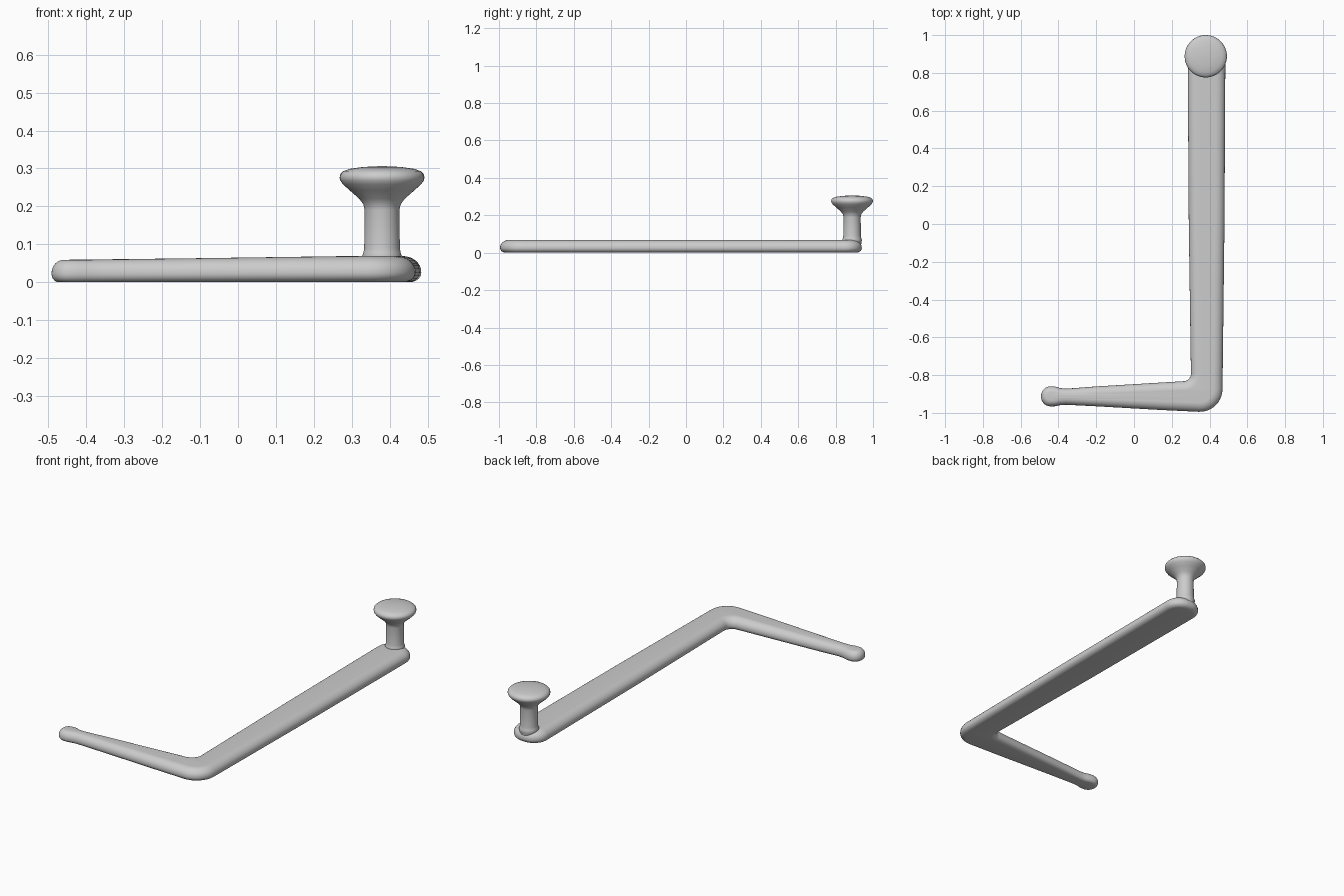
import bpy, bmesh, math
from mathutils import Vector
from mathutils.geometry import tessellate_polygon

cube = bpy.data.objects.get("Cube")
if cube:
    bpy.data.objects.remove(cube)

grey = bpy.data.materials.new("plain grey")
grey.use_nodes = True
colour = (0.604, 0.604, 0.604, 1)
grey.diffuse_color = colour
grey.node_tree.nodes["Principled BSDF"].inputs["Base Color"].default_value = colour


def rounded_outline(corners, steps=10):
    """Replace every corner (x, y, radius) with an arc."""
    pts = []
    for i, (x, y, r) in enumerate(corners):
        p = Vector((x, y))
        if r == 0:
            pts.append(p)
            continue
        a = (Vector(corners[i - 1][:2]) - p).normalized()
        b = (Vector(corners[(i + 1) % len(corners)][:2]) - p).normalized()
        half = a.angle(b) / 2
        centre = p + (a + b).normalized() * r / math.sin(half)
        start = p + a * r / math.tan(half) - centre
        end = p + b * r / math.tan(half) - centre
        sweep = start.angle_signed(end)
        for k in range(steps + 1):
            t = -sweep * k / steps
            c, s = math.cos(t), math.sin(t)
            pts.append(centre + Vector((start.x * c - start.y * s,
                                        start.x * s + start.y * c)))
    return pts


def along(x):
    """0 at the thin tip, 1 at the long bar."""
    return min(1, max(0, (x + 0.4) / 0.7))


def inset(pts, d):
    """Move a counter-clockwise outline inward by d, less towards the tip."""
    out = []
    for i, p in enumerate(pts):
        e = (p - pts[i - 1]).normalized()
        f = (pts[(i + 1) % len(pts)] - p).normalized()
        n = Vector((-e.y - f.y, e.x + f.x)).normalized()
        width = d * (0.65 + 0.35 * along(p.x))
        out.append(p + n * width / max(0.5, n.dot(Vector((-e.y, e.x)))))
    return out


def loft(name, rings):
    """Skin closed rings of points and cap both ends."""
    bm = bmesh.new()
    loops = [[bm.verts.new(p) for p in ring] for ring in rings]
    n = len(loops[0])
    for low, high in zip(loops, loops[1:]):
        for i in range(n):
            j = (i + 1) % n
            bm.faces.new((low[i], low[j], high[j], high[i]))
    for cap in (loops[0], loops[-1]):
        flat = [Vector((v.co.x, v.co.y, 0)) for v in cap]
        for triangle in tessellate_polygon([flat]):
            bm.faces.new([cap[i] for i in triangle])
    bmesh.ops.recalc_face_normals(bm, faces=bm.faces)
    mesh = bpy.data.meshes.new(name)
    bm.to_mesh(mesh)
    bm.free()
    obj = bpy.data.objects.new(name, mesh)
    bpy.context.collection.objects.link(obj)
    mesh.materials.append(grey)
    bpy.ops.object.select_all(action='DESELECT')
    obj.select_set(True)
    bpy.context.view_layer.objects.active = obj
    bpy.ops.object.shade_smooth_by_angle(angle=math.radians(40))
    return obj


# Bent bar: long flat arm, rounded elbow and tapering arm with a bulb tip
outline = rounded_outline([
    (0.484, 0.94, 0.09), (0.284, 0.94, 0.09), (0.29, 0, 0),
    (0.302, -0.83, 0.04), (-0.2, -0.86, 0), (-0.36, -0.872, 0),
    (-0.39, -0.869, 0), (-0.42, -0.86, 0), (-0.492, -0.859, 0.05),
    (-0.492, -0.966, 0.05), (-0.42, -0.965, 0), (-0.39, -0.959, 0),
    (-0.36, -0.957, 0), (-0.2, -0.965, 0), (0.15, -0.985, 0),
    (0.467, -1.0, 0.12), (0.479, 0, 0)])


def bar_top(x):
    return 0.059 + 0.01 * along(x)


# Cross-section: small lower rounding, large upper rounding (inset, height share)
section = []
for k in range(6):
    a = math.pi / 2 * k / 5
    section.append((0.03 * (1 - math.sin(a)), 0.36 * (1 - math.cos(a))))
for k in range(1, 9):
    a = math.pi / 2 * k / 8
    section.append((0.05 * (1 - math.cos(a)), 0.4 + 0.6 * math.sin(a)))

loft("bent_bar", [[(p.x, p.y, bar_top(p.x) * h) for p in inset(outline, d)]
                  for d, h in section])

# Knob handle: turned stem flaring into a domed head
profile = [(0.046, 0.03), (0.051, 0.06), (0.053, 0.068), (0.049, 0.078),
           (0.047, 0.09), (0.046, 0.19), (0.049, 0.205), (0.06, 0.22),
           (0.085, 0.242), (0.103, 0.258), (0.11, 0.268), (0.112, 0.276),
           (0.11, 0.285), (0.102, 0.293), (0.085, 0.299), (0.05, 0.304),
           (0.01, 0.306)]
SIDES = 48
loft("knob_handle", [[(0.38 + r * math.cos(math.tau * i / SIDES),
                       0.888 + r * math.sin(math.tau * i / SIDES), z)
                      for i in range(SIDES)] for r, z in profile])
